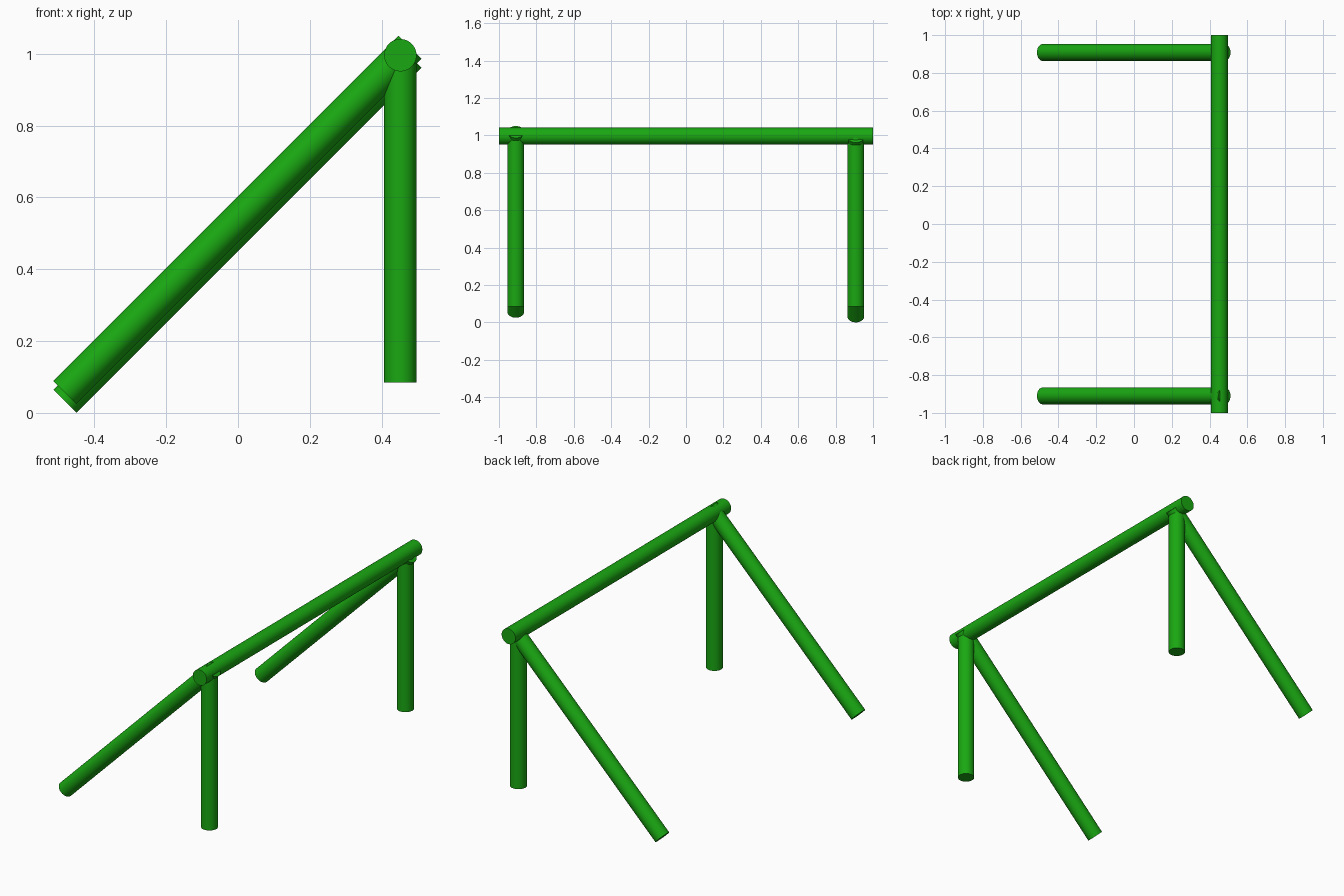
import bpy, math
from mathutils import Vector

if "Cube" in bpy.data.objects:
    bpy.data.objects.remove(bpy.data.objects["Cube"])

R = 0.045

green = bpy.data.materials.new("green")
green.diffuse_color = (0.01, 0.39, 0.006, 1)
green.use_nodes = True
green.node_tree.nodes["Principled BSDF"].inputs["Base Color"].default_value = green.diffuse_color


def tube(name, a, b):
    a, b = Vector(a), Vector(b)
    bpy.ops.mesh.primitive_cylinder_add(vertices=48, radius=R, depth=(b - a).length,
                                        location=(a + b) / 2)
    ob = bpy.context.object
    ob.name = name
    ob.rotation_euler = (b - a).to_track_quat('Z', 'Y').to_euler()
    ob.data.materials.append(green)
    bpy.ops.object.shade_smooth_by_angle(angle=math.radians(40))
    return ob


# Top crossbar
tube("crossbar", (0.452, -1, 0.996), (0.452, 1, 0.996))

# Upright and sloping leg at each end; the front sloping leg sits slightly higher
for side, y, lift in (("front", -0.91, 0.025), ("back", 0.908, 0.0)):
    tube(side + "_upright_leg", (0.452, y, 0.085), (0.452, y, 0.99))
    tube(side + "_sloping_leg", (-0.482, y, 0.032 + lift), (0.479, y, 0.993 + lift))
